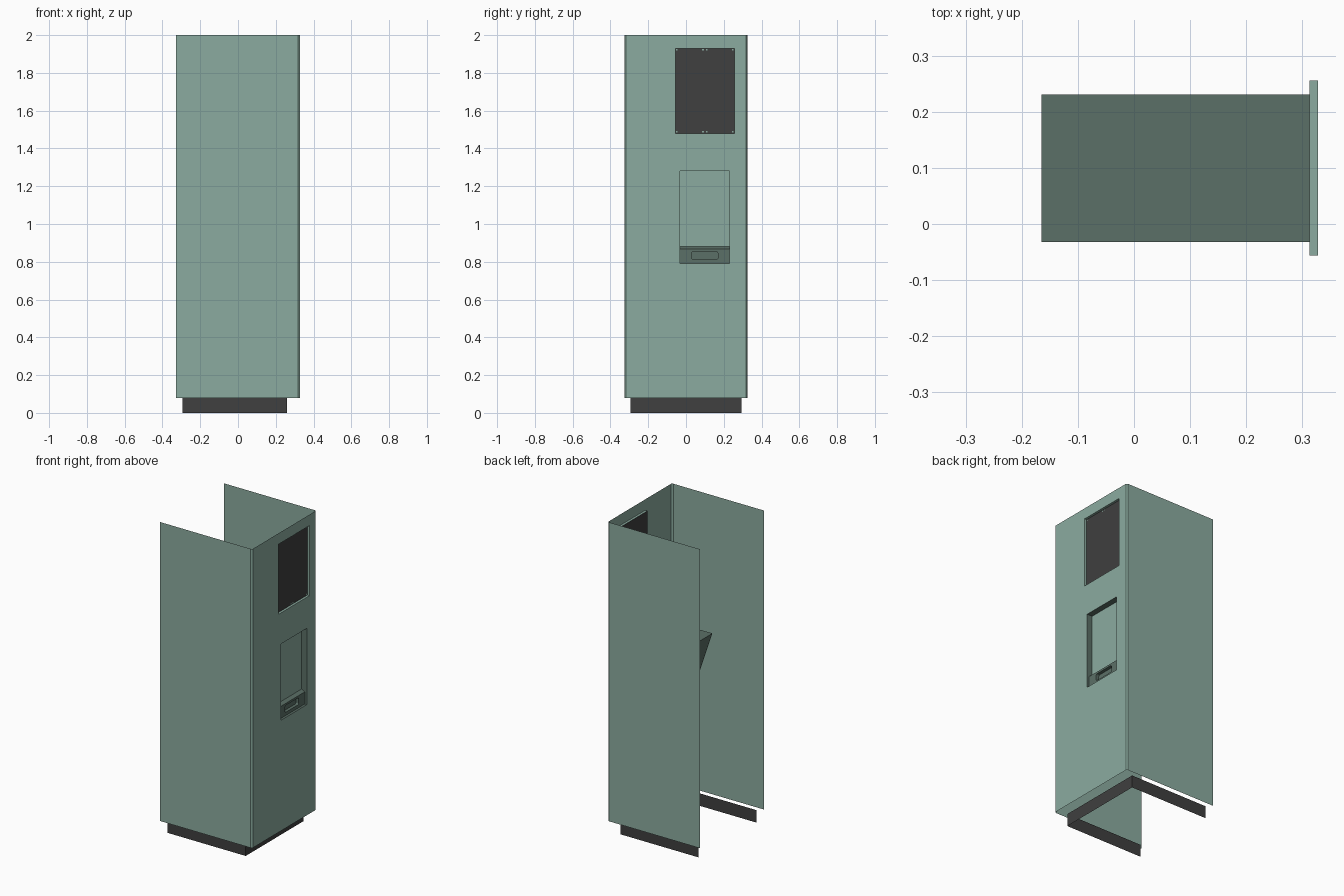
import bpy, bmesh, math
from mathutils import Vector

if "Cube" in bpy.data.objects:
    bpy.data.objects.remove(bpy.data.objects["Cube"])


def material(name, rgb):
    m = bpy.data.materials.new(name)
    m.diffuse_color = (*rgb, 1)
    m.use_nodes = True
    m.node_tree.nodes["Principled BSDF"].inputs["Base Color"].default_value = m.diffuse_color
    return m


GREEN = material("sage green", (0.26, 0.41, 0.35))
DARK_GREEN = material("dark green", (0.105, 0.16, 0.135))
BLACK = material("charcoal", (0.05, 0.05, 0.05))


def make(name, mat, polys):
    """Object from a few polygons given as point lists."""
    bm = bmesh.new()
    for p in polys:
        bm.faces.new([bm.verts.new(v) for v in p])
    bmesh.ops.remove_doubles(bm, verts=bm.verts, dist=1e-5)
    return finish(name, mat, bm)


def finish(name, mat, bm):
    me = bpy.data.meshes.new(name)
    bm.to_mesh(me)
    bm.free()
    ob = bpy.data.objects.new(name, me)
    bpy.context.collection.objects.link(ob)
    me.materials.append(mat)
    return ob


def plate_x(x, y0, y1, z0, z1):
    """Upright rectangle facing +x."""
    return [(x, y0, z0), (x, y1, z0), (x, y1, z1), (x, y0, z1)]


def strip(path, z0, z1):
    """Upright sheet following a plan path of (x, y) points."""
    return [[(*a, z0), (*b, z0), (*b, z1), (*a, z1)] for a, b in zip(path, path[1:])]


def sleeve(x0, x1, y0, y1, z0, z1):
    """Four inward-facing walls of a rectangular recess."""
    ring = [(y0, z0), (y1, z0), (y1, z1), (y0, z1)]
    return [[(x1, *a), (x1, *b), (x0, *b), (x0, *a)]
            for a, b in zip(ring, ring[1:] + ring[:1])]


# Main dimensions
XF, YS, ZB, ZT = 0.328, 0.325, 0.08, 2.0
SCREEN = (-0.056, 0.256, 1.48, 1.93)     # y0, y1, z0, z1
HATCH = (-0.032, 0.231, 0.79, 1.28)
XS = 0.313                               # shallow recess depth

# Front door: sheet with two openings
ys = sorted([-YS + 0.007, YS - 0.007, *SCREEN[:2], *HATCH[:2]])
zs = sorted([ZB, ZT, *SCREEN[2:], *HATCH[2:]])
faces = []
for y0, y1 in zip(ys, ys[1:]):
    for z0, z1 in zip(zs, zs[1:]):
        cy, cz = (y0 + y1) / 2, (z0 + z1) / 2
        if not any(h[0] < cy < h[1] and h[2] < cz < h[3] for h in (SCREEN, HATCH)):
            faces.append(plate_x(XF, y0, y1, z0, z1))
make("front_door", GREEN, faces)

# Side walls with narrow chamfered corners, back left open
for s, side in ((-1, "left"), (1, "right")):
    path = [(-XF, s * YS), (XF - 0.01, s * YS), (XF, s * (YS - 0.007))]
    make(side + "_wall", GREEN, strip(path if s < 0 else path[::-1], ZB, ZT))

# Plinth, open at the back
make("plinth", BLACK, strip([(-0.295, -0.293), (0.26, -0.293),
                             (0.26, 0.293), (-0.295, 0.293)], 0, ZB))

# Screen recess, glass and small clips
y0, y1, z0, z1 = SCREEN
make("screen_surround", GREEN, sleeve(XS, XF, *SCREEN))
make("screen", BLACK, [plate_x(XS, *SCREEN)])
ym = (y0 + y1) / 2
clips = []
for z in (z0 + 0.008, z1 - 0.008):
    for y in (y0 + 0.008, ym - 0.01, ym + 0.01, y1 - 0.008):
        clips.append(plate_x(XS + 0.001, y - 0.004, y + 0.004, z - 0.004, z + 0.004))
make("screen_clips", GREEN, clips)

# Delivery chute: wedge-shaped housing behind the hatch
y0, y1, z0, z1 = HATCH
prof = [(XF, z0), (XF, z1), (-0.165, z1), (0.0, z0)]
chute = [[(x, y, z) for x, z in prof] for y in (y0, y1)]
for (xa, za), (xb, zb) in zip(prof[1:], prof[2:] + prof[:1]):
    chute.append([(xa, y0, za), (xb, y0, zb), (xb, y1, zb), (xa, y1, za)])
make("chute", DARK_GREEN, chute)

# Hatch flap
XP, ZL = 0.29, 0.88
make("hatch_flap", GREEN, [plate_x(XP, y0, y1, ZL, z1)])

# Lower hatch sill: sloped lip
ZS = 0.868
make("sill_lip", DARK_GREEN, [[(XS, y0, ZS), (XS, y1, ZS), (XP, y1, ZL), (XP, y0, ZL)]])

# Lower hatch sill: face with a rounded finger slot
bm = bmesh.new()
outer = [bm.verts.new(v) for v in plate_x(XS, y0, y1, z0, ZS)]
cy, cz, hw, hh, r = (y0 + y1) / 2, 0.833, 0.069, 0.022, 0.009
slot = []
for i, (sy, sz) in enumerate(((1, 1), (-1, 1), (-1, -1), (1, -1))):
    for k in range(4):
        a = math.radians(90 * i + 30 * k)
        slot.append((cy + sy * (hw - r) + r * math.cos(a), cz + sz * (hh - r) + r * math.sin(a)))
rim = [bm.verts.new((XS, *p)) for p in slot]
back = [bm.verts.new((XS - 0.02, *p)) for p in slot]
loops = [bm.edges.new((l[i - 1], l[i])) for l in (outer, rim) for i in range(len(l))]
bmesh.ops.triangle_fill(bm, edges=loops, use_beauty=True, use_dissolve=False, normal=Vector((1, 0, 0)))
for i in range(len(rim)):
    bm.faces.new((rim[i - 1], back[i - 1], back[i], rim[i]))
bm.faces.new(back)
finish("sill_with_slot", DARK_GREEN, bm)
